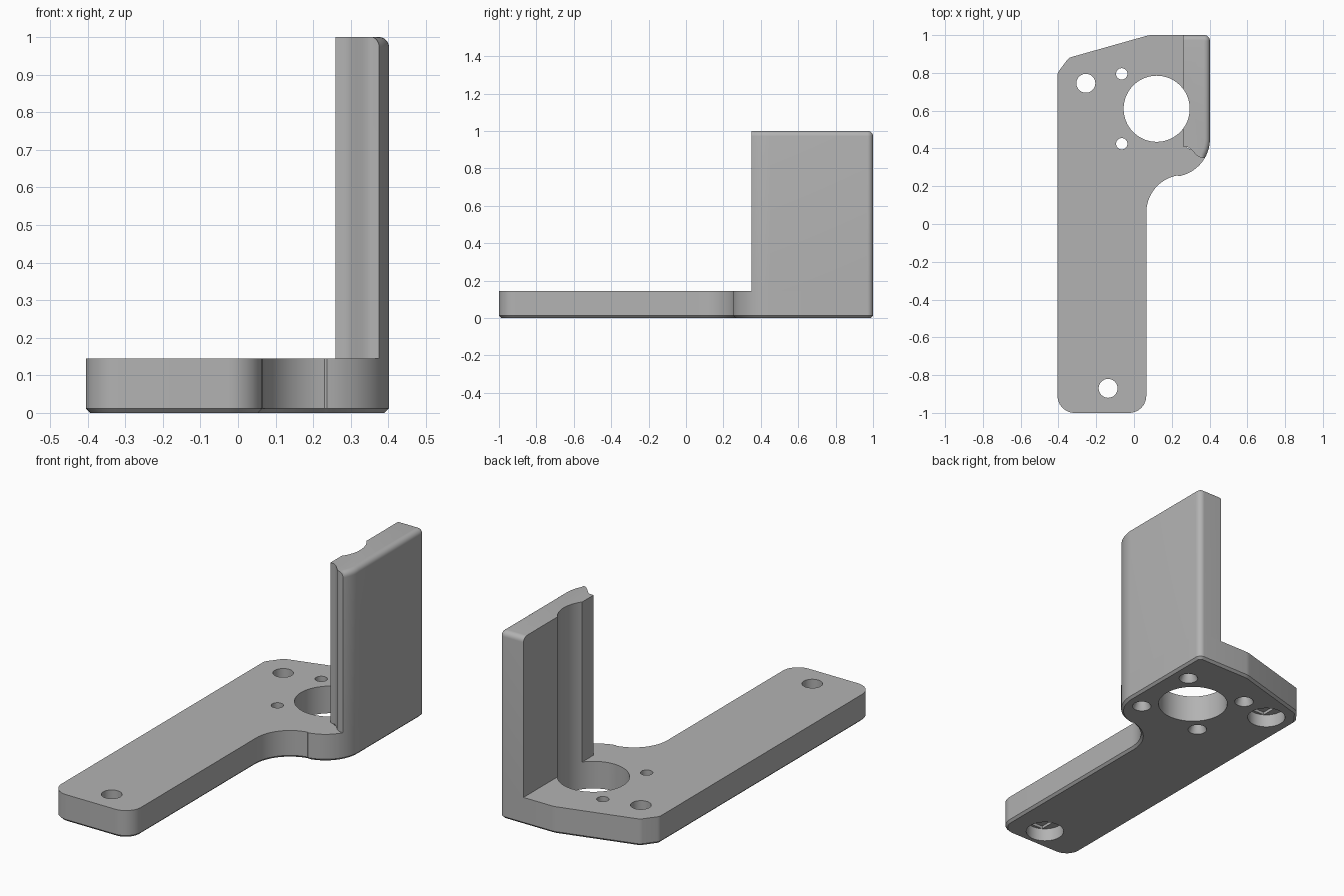
import bpy, bmesh, math
from mathutils import Vector

if "Cube" in bpy.data.objects:
    bpy.data.objects.remove(bpy.data.objects["Cube"], do_unlink=True)

grey = bpy.data.materials.new("matte grey")
grey.use_nodes = True
grey.diffuse_color = (0.45, 0.45, 0.45, 1)
grey.node_tree.nodes["Principled BSDF"].inputs["Base Color"].default_value = (0.45, 0.45, 0.45, 1)

PLATE_TOP, WALL_TOP = 0.145, 1.0
BORE = (0.12, 0.61)


def arc(cx, cy, r, a0, a1, n=16):
    """Points on an arc, angles in degrees."""
    angles = [math.radians(a0 + (a1 - a0) * i / n) for i in range(n + 1)]
    return [(cx + r * math.cos(a), cy + r * math.sin(a)) for a in angles]


def corner(prev, at, nxt, r, n=8):
    """Fillet a corner with radius r."""
    p, a, q = Vector(prev), Vector(at), Vector(nxt)
    u, v = (p - a).normalized(), (q - a).normalized()
    half = u.angle(v) / 2
    centre = a + (u + v).normalized() * r / math.sin(half)
    s, e = a + u * r / math.tan(half) - centre, a + v * r / math.tan(half) - centre
    return [tuple(centre + s.lerp(e, i / n).normalized() * r) for i in range(n + 1)]


def finish(bm, name):
    bmesh.ops.recalc_face_normals(bm, faces=bm.faces)
    mesh = bpy.data.meshes.new(name)
    bm.to_mesh(mesh)
    bm.free()
    mesh.materials.append(grey)
    obj = bpy.data.objects.new(name, mesh)
    bpy.context.collection.objects.link(obj)
    return obj


def prism(name, outline, z0, z1, bevel_rule, width, segments):
    """Extrude an outline and bevel the edges picked by the rule."""
    bm = bmesh.new()
    face = bm.faces.new([bm.verts.new((x, y, z0)) for x, y in outline])
    top = bmesh.ops.extrude_face_region(bm, geom=[face])["geom"]
    bmesh.ops.translate(bm, vec=(0, 0, z1 - z0),
                        verts=[g for g in top if isinstance(g, bmesh.types.BMVert)])
    bmesh.ops.recalc_face_normals(bm, faces=bm.faces)
    edges = [e for e in bm.edges if bevel_rule(*[v.co for v in e.verts])]
    bmesh.ops.bevel(bm, geom=edges, offset=width, segments=segments,
                    profile=0.5, affect='EDGES')
    return finish(bm, name)


def cut(target, x, y, z0, z1, r0, r1=None, size=None):
    """Subtract a round, conical or box-shaped opening."""
    bm = bmesh.new()
    if size:
        bmesh.ops.create_cube(bm, size=1)
        bmesh.ops.scale(bm, vec=(*size, z1 - z0), verts=bm.verts)
    else:
        bmesh.ops.create_cone(bm, cap_ends=True, segments=64, radius1=r0,
                              radius2=r1 or r0, depth=z1 - z0)
    bmesh.ops.translate(bm, vec=(x, y, (z0 + z1) / 2), verts=bm.verts)
    cutter = finish(bm, "cutter")
    cutter.hide_render = True
    mod = target.modifiers.new("opening", 'BOOLEAN')
    mod.operation, mod.solver, mod.object = 'DIFFERENCE', 'EXACT', cutter
    bpy.context.view_layer.objects.active = target
    bpy.ops.object.modifier_apply(modifier=mod.name)
    bpy.data.objects.remove(cutter, do_unlink=True)


# Base plate: long arm, S-curve neck and wide head
fl, fr, br = (-0.405, -1), (0.065, -1), (0.402, 1)
neck, b1, b2, b3 = (0.07, 0.06), (0.08, 1), (-0.345, 0.88), (-0.405, 0.8)
outline = corner(b3, fl, fr, 0.09) + corner(fl, fr, (0.065, 0), 0.09)
outline += arc(0.265, 0.06, 0.2, 180, 100)
outline += arc(0.202, 0.45, 0.2, -80, 0)
outline += corner((0.402, 0.5), br, b1, 0.03)
outline += corner(br, b1, b2, 0.1, 4) + corner(b1, b2, b3, 0.04, 4) + corner(b2, b3, fl, 0.04, 4)
plate = prism("base_plate", outline, 0, PLATE_TOP,
              lambda a, b: max(a.z, b.z) < 0.001, 0.012, 1)

# Upright wall with rounded outer edges and a scooped front end
section = arc(0.202, 0.45, 0.2, -30, 0) + corner((0.402, 0.5), br, b1, 0.03)
section += [(0.26, 1), (0.26, 0.41), (0.285, 0.407), (0.3, 0.397), (0.315, 0.382),
            (0.33, 0.365), (0.345, 0.355), (0.355, 0.35)]
wall = prism("upright_wall", section, PLATE_TOP, WALL_TOP,
             lambda a, b: min(a.z, b.z) > 0.99 and
             (min(a.x, b.x) > 0.37 or min(a.y, b.y) > 0.99), 0.028, 6)

# Large bore through the plate and along the wall
for part in (plate, wall):
    cut(part, *BORE, -0.1, 1.1, 0.175)

# Four small countersunk holes around the bore
for sx in (-1, 1):
    for sy in (-1, 1):
        x, y = BORE[0] + sx * 0.185, BORE[1] + sy * 0.185
        cut(plate, x, y, -0.1, 0.2, 0.03)
        cut(plate, x, y, -0.001, 0.04, 0.048, 0.03)

# Two mounting holes with stepped recesses underneath
for x, y in ((-0.255, 0.745), (-0.137, -0.87)):
    cut(plate, x, y, -0.1, 0.2, 0.05)
    cut(plate, x, y, -0.1, 0.07, 0.095)
    cut(plate, x, y, 0.05, 0.085, 0, size=(0.1, 0.16))

for part in (plate, wall):
    bpy.ops.object.select_all(action='DESELECT')
    part.select_set(True)
    bpy.context.view_layer.objects.active = part
    bpy.ops.object.shade_smooth_by_angle(angle=math.radians(30))
